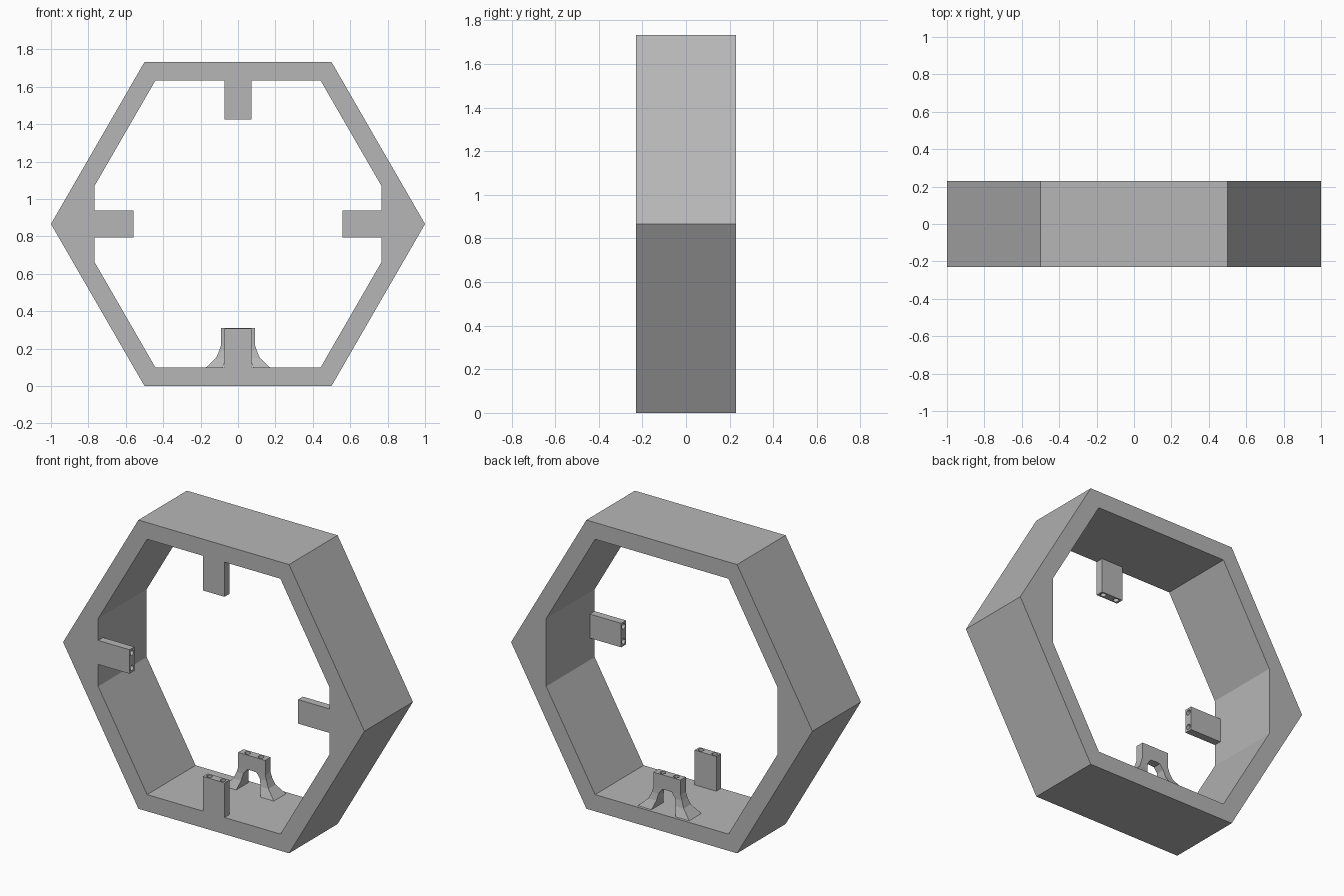
import bpy, bmesh, math
from mathutils import Matrix, Vector

cube = bpy.data.objects.get("Cube")
if cube:
    bpy.data.objects.remove(cube, do_unlink=True)

grey = bpy.data.materials.new("neutral grey")
grey.use_nodes = True
grey.diffuse_color = (0.47, 0.47, 0.47, 1)
grey.node_tree.nodes["Principled BSDF"].inputs["Base Color"].default_value = grey.diffuse_color

DEPTH = 0.23               # half depth of the frame
MID = math.sqrt(3) / 2     # height of the frame's centre
WALL = 0.1
SIDE = 0.767               # flat inner wall at the left and right corners
TAB_W, TAB_T, TAB_L = 0.072, 0.046, 0.208


def make_object(name, bm):
    bmesh.ops.recalc_face_normals(bm, faces=bm.faces)
    mesh = bpy.data.meshes.new(name)
    bm.to_mesh(mesh)
    bm.free()
    mesh.materials.append(grey)
    obj = bpy.data.objects.new(name, mesh)
    bpy.context.collection.objects.link(obj)
    return obj


def bake(obj):
    """Replace the mesh with the result of its modifiers."""
    graph = bpy.context.evaluated_depsgraph_get()
    mesh = bpy.data.meshes.new_from_object(obj.evaluated_get(graph))
    obj.modifiers.clear()
    obj.data = mesh


def drill(obj, centres, axis, radius=0.016, length=0.1):
    """Sink a round hole at each centre, along the axis."""
    bm = bmesh.new()
    turn = Vector(axis).to_track_quat("Z", "Y").to_matrix().to_4x4()
    for c in centres:
        bmesh.ops.create_cone(bm, cap_ends=True, segments=16, radius1=radius,
                              radius2=radius, depth=length,
                              matrix=Matrix.Translation(c) @ turn)
    cutter = make_object("hole_cutter", bm)
    cutter.hide_render = True
    mod = obj.modifiers.new("holes", "BOOLEAN")
    mod.operation, mod.solver, mod.object = "DIFFERENCE", "EXACT", cutter
    bake(obj)
    bpy.data.objects.remove(cutter, do_unlink=True)


# Hexagonal frame: outer hexagon, inner hexagon with clipped side corners
def hexagon_corners(radius):
    return [(radius * math.cos(k * math.pi / 3), MID + radius * math.sin(k * math.pi / 3))
            for k in range(6)]


inner_radius = 1 - WALL / MID
clip_z = (inner_radius - SIDE) * math.sqrt(3)
outer = hexagon_corners(1)
inner = []
for x, z in hexagon_corners(inner_radius):
    if abs(x) > SIDE:
        s = math.copysign(1, x)
        inner.append([(s * SIDE, z - s * clip_z), (s * SIDE, z + s * clip_z)])
    else:
        inner.append([(x, z)])

bm = bmesh.new()


def verts_at(points, y):
    return [bm.verts.new((x, y, z)) for x, z in points]


rings = []
for y in (-DEPTH, DEPTH):
    out = verts_at(outer, y)
    inn = [verts_at(group, y) for group in inner]
    for k in range(6):
        n = (k + 1) % 6
        bm.faces.new((out[k], out[n], inn[n][0], inn[k][-1]))
        if len(inn[k]) == 2:
            bm.faces.new((out[k], inn[k][1], inn[k][0]))
    rings.append((out, [v for group in inn for v in group]))
for front, back in zip(*rings):
    for k in range(len(front)):
        n = (k + 1) % len(front)
        bm.faces.new((front[k], front[n], back[n], back[k]))
make_object("hexagon_frame", bm)

# Four tabs flush with the front, pointing at the centre
tab_y = -DEPTH + TAB_T / 2
centre = Vector((0, tab_y, MID))
for name, direction, reach in (("top_tab", (0, 0, 1), MID - WALL),
                               ("bottom_tab", (0, 0, -1), MID - WALL),
                               ("left_tab", (1, 0, 0), SIDE),
                               ("right_tab", (-1, 0, 0), SIDE)):
    d = Vector(direction)
    across = Vector((abs(d.z), 0, abs(d.x)))
    size = across * TAB_W * 2 + Vector((abs(d.x), 0, abs(d.z))) * TAB_L
    size.y = TAB_T
    bm = bmesh.new()
    bmesh.ops.create_cube(bm, size=1, matrix=Matrix.Translation(centre + d * (reach - TAB_L / 2))
                          @ Matrix.Diagonal((*size, 1)))
    tab = make_object(name, bm)
    tip = centre + d * (reach - TAB_L)
    drill(tab, [tip + across * 0.045 * s for s in (-1, 1)], d)

# Arched stand behind the bottom tab: height, inner x, outer x, half thickness
STAND_Y = 0.155
sections = ((0.1, 0.08, 0.17, 0.058), (0.15, 0.064, 0.117, 0.034),
            (0.19, 0.056, 0.1, 0.026), (0.222, 0.032, 0.09, 0.025),
            (0.225, 0, 0.09, 0.025), (0.31, 0, 0.09, 0.025))
bm = bmesh.new()
loops = [[bm.verts.new((x, STAND_Y + y, z)) for x, y in ((a, -t), (b, -t), (b, t), (a, t))]
         for z, a, b, t in sections]
for low, high in zip(loops, loops[1:]):
    for k in range(4):
        quad = (low[k], low[(k + 1) % 4], high[(k + 1) % 4], high[k])
        if any(v.co.x > 0 for v in quad):
            bm.faces.new(quad)
bm.faces.new(loops[0])
bm.faces.new(loops[-1])
stand = make_object("arched_stand", bm)
stand.modifiers.new("mirror", "MIRROR")
bake(stand)
drill(stand, [Vector((0.045 * s, STAND_Y, 0.31)) for s in (-1, 1)], (0, 0, 1))
